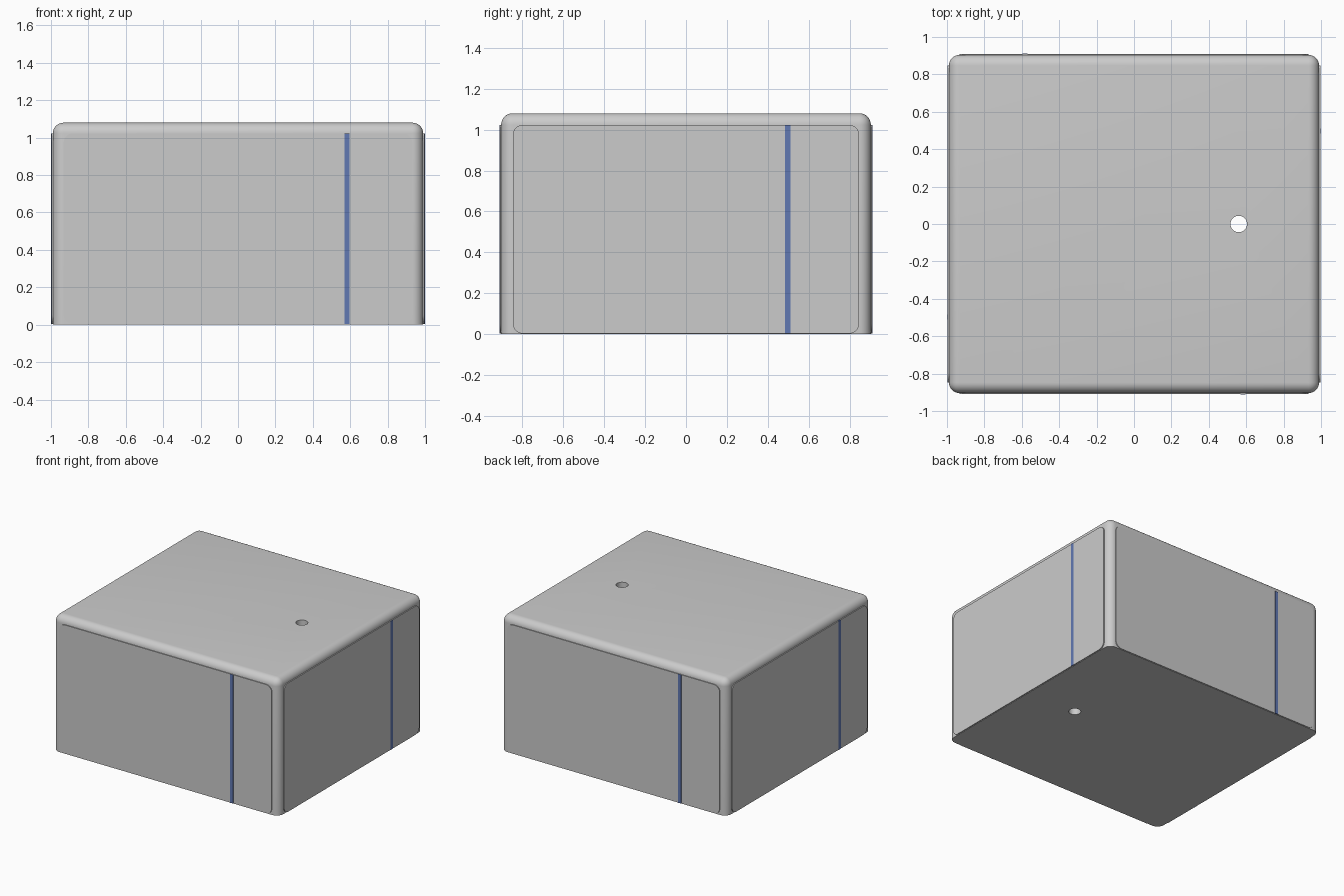
import bpy, bmesh, math
from mathutils import Matrix

if "Cube" in bpy.data.objects:
    bpy.data.objects.remove(bpy.data.objects["Cube"])

HX, HY, H = 0.99, 0.904, 1.08      # body half sizes and height


def add_mesh(name, bm, material=None):
    bmesh.ops.recalc_face_normals(bm, faces=bm.faces)
    mesh = bpy.data.meshes.new(name)
    bm.to_mesh(mesh)
    bm.free()
    obj = bpy.data.objects.new(name, mesh)
    bpy.context.collection.objects.link(obj)
    if material:
        mesh.materials.append(material)
    return obj


def smooth(obj):
    bpy.ops.object.select_all(action='DESELECT')
    obj.select_set(True)
    bpy.context.view_layer.objects.active = obj
    bpy.ops.object.shade_smooth_by_angle(angle=math.radians(35))


def box(sx, sy, sz, centre):
    bm = bmesh.new()
    bmesh.ops.create_cube(bm, size=1, matrix=Matrix.Translation(centre) @ Matrix.Diagonal((sx, sy, sz, 1)))
    return bm


def round_edges(bm, test, radius, segments):
    edges = [e for e in bm.edges if test(e)]
    bmesh.ops.bevel(bm, geom=edges, offset=radius, segments=segments, profile=0.5, affect='EDGES')


# Body: flat bottom, rounded uprights and top rim
bm = box(2 * HX, 2 * HY, H, (0, 0, H / 2))
round_edges(bm, lambda e: max(v.co.z for v in e.verts) > 0.01, 0.057, 8)
body = add_mesh("body", bm)

# Round hole bored right through the body
bm = bmesh.new()
bmesh.ops.create_cone(bm, cap_ends=True, segments=32, radius1=0.044, radius2=0.044, depth=2,
                      matrix=Matrix.Translation((0.56, 0, H / 2)))
cutter = add_mesh("hole_cutter", bm)
cutter.hide_render = True
cutter.hide_set(True)
cut = body.modifiers.new("hole", 'BOOLEAN')
cut.object = cutter
cut.solver = 'EXACT'
bpy.context.view_layer.objects.active = body
bpy.ops.object.modifier_apply(modifier="hole")
bpy.data.objects.remove(cutter)
smooth(body)

# Side panels, each with a thin blue strip on its face
blue = bpy.data.materials.new("strip_blue")
blue.diffuse_color = (0.12, 0.19, 0.45, 1)
blue.use_nodes = True
blue.node_tree.nodes["Principled BSDF"].inputs["Base Color"].default_value = blue.diffuse_color
Z0, Z1 = 0.003, 1.023

# name, quarter turns, half width, outer distance, body distance, strip position
sides = [("front", 0, 0.932, 0.91, HY, 0.583), ("right", 1, 0.847, 0.998, HX, 0.497),
         ("back", 2, 0.932, 0.91, HY, 0.583), ("left", 3, 0.847, 0.998, HX, 0.497)]
for name, turns, half, outer, inner, strip_x in sides:
    turn = Matrix.Rotation(turns * math.pi / 2, 4, 'Z')
    back = inner - 0.02
    bm = box(2 * half, outer - back, Z1 - Z0, (0, -(outer + back) / 2, (Z0 + Z1) / 2))
    round_edges(bm, lambda e: abs(e.verts[0].co.y - e.verts[1].co.y) > 0.005, 0.05, 8)
    bm.transform(turn)
    smooth(add_mesh(name + "_panel", bm))

    bm = box(0.027, 0.01, Z1 - Z0, (strip_x, -(outer - 0.003), (Z0 + Z1) / 2))
    bm.transform(turn)
    add_mesh(name + "_strip", bm, blue)
